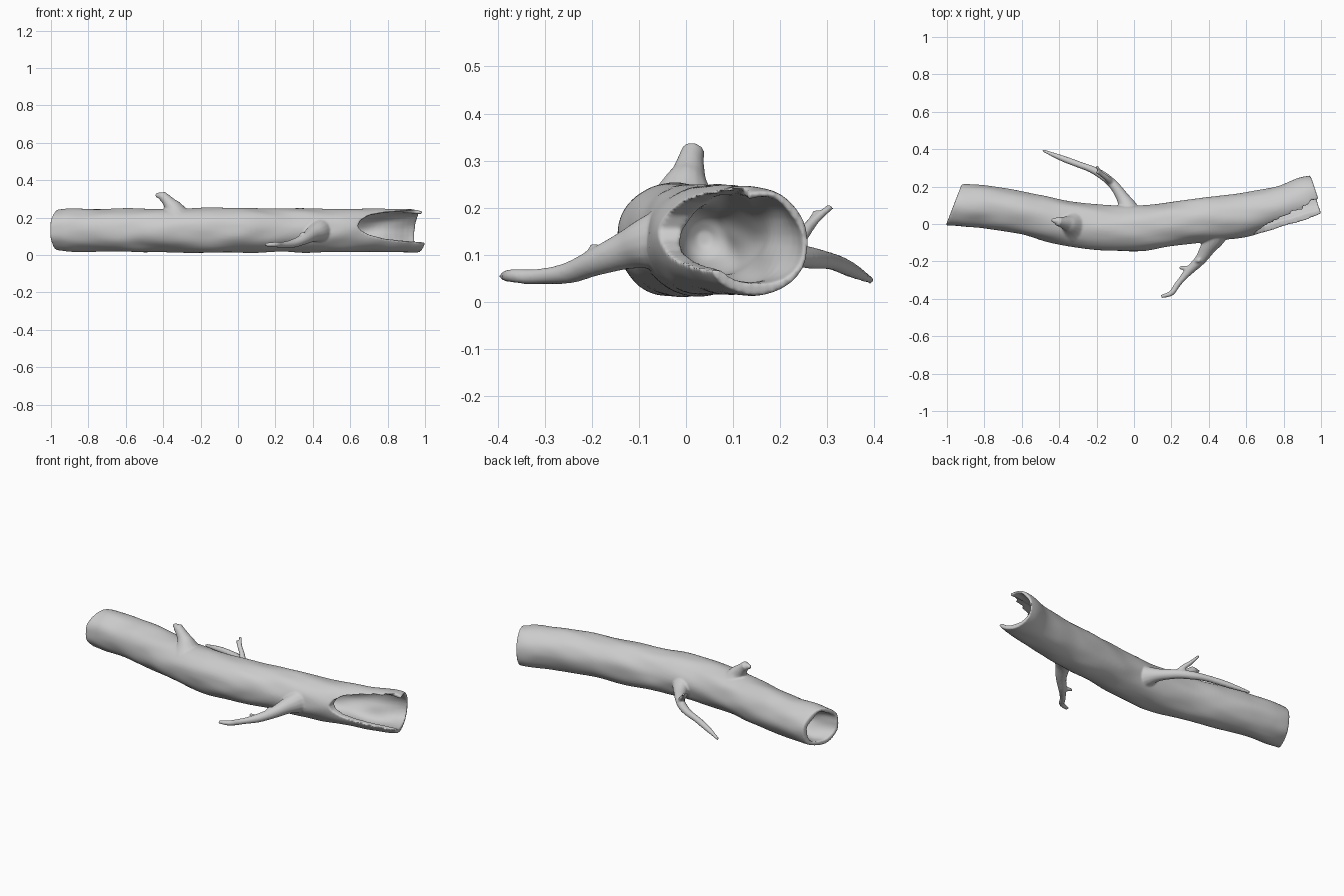
import bpy, bmesh, math
from mathutils import Vector, Quaternion, noise

old = bpy.data.objects.get("Cube")
if old:
    bpy.data.objects.remove(old, do_unlink=True)

bark = bpy.data.materials.new("pale_grey_wood")
bark.use_nodes = True
COLOUR = (0.6, 0.6, 0.6, 1)
bark.diffuse_color = COLOUR
bark.node_tree.nodes["Principled BSDF"].inputs["Base Color"].default_value = COLOUR


def smooth_path(points, steps):
    """Catmull-Rom curve through (x, y, z, radius) points."""
    p = [Vector(q) for q in points]
    p = [2 * p[0] - p[1]] + p + [2 * p[-1] - p[-2]]
    out = []
    for i in range(1, len(p) - 2):
        a, b, c, d = p[i - 1:i + 3]
        for s in range(steps):
            t = s / steps
            out.append(0.5 * (2 * b + (c - a) * t + (2 * a - 5 * b + 4 * c - d) * t * t
                              + (3 * b - a - 3 * c + d) * t ** 3))
    return out + [p[-2]]


def make_object(name, bm):
    bmesh.ops.recalc_face_normals(bm, faces=bm.faces)
    mesh = bpy.data.meshes.new(name)
    bm.to_mesh(mesh)
    bm.free()
    mesh.materials.append(bark)
    obj = bpy.data.objects.new(name, mesh)
    bpy.context.collection.objects.link(obj)
    return obj


def tube(points, sides=16, steps=6, rough=0.0):
    """Capped tube with varying radius and an uneven surface."""
    path = smooth_path(points, steps)
    bm = bmesh.new()
    rings, turn, last = [], None, None
    for i, p in enumerate(path):
        tangent = (path[min(i + 1, len(path) - 1)] - path[max(i - 1, 0)]).xyz.normalized()
        if turn is None:
            turn = Vector((0, 0, 1)).rotation_difference(tangent)
        else:
            turn = last.rotation_difference(tangent) @ turn
        last = tangent
        ring = []
        for k in range(sides):
            a = math.tau * k / sides
            spoke = turn @ Vector((math.cos(a), math.sin(a), 0))
            co = p.xyz + spoke * p.w
            bump = noise.noise(Vector((co.x * 6, co.y * 14, co.z * 14)))
            ring.append(bm.verts.new(co + spoke * rough * bump))
        rings.append(ring)
    for r, s in zip(rings, rings[1:]):
        for k in range(sides):
            n = (k + 1) % sides
            bm.faces.new((r[k], r[n], s[n], s[k]))
    bm.faces.new(rings[0])
    bm.faces.new(rings[-1])
    return bm


def carve(target, cutter):
    mod = target.modifiers.new("carve", 'BOOLEAN')
    mod.operation, mod.solver, mod.object = 'DIFFERENCE', 'EXACT', cutter
    bpy.context.view_layer.objects.active = target
    bpy.ops.object.modifier_apply(modifier=mod.name)
    bpy.data.objects.remove(cutter, do_unlink=True)


# Trunk, with its slanted end sliced off
MID = 0.132
trunk_bm = tube([(-1.1, 0.097, MID, 0.1), (-0.965, 0.097, MID, 0.108), (-0.9, 0.097, MID, 0.114),
                 (-0.78, 0.09, MID, 0.114), (-0.6, 0.06, MID, 0.115), (-0.4, 0.013, MID, 0.117),
                 (-0.2, -0.018, MID, 0.12), (0, -0.025, MID, 0.121), (0.2, 0, MID, 0.118),
                 (0.4, 0.026, MID, 0.118), (0.6, 0.05, MID, 0.117), (0.8, 0.095, 0.13, 0.115),
                 (0.92, 0.133, 0.127, 0.118), (0.975, 0.15, 0.124, 0.113)],
                sides=48, steps=8, rough=0.007)
cut = bmesh.ops.bisect_plane(trunk_bm, geom=trunk_bm.verts[:] + trunk_bm.edges[:] + trunk_bm.faces[:],
                             plane_co=(-0.966, 0.097, MID), plane_no=(0.93, -0.36, 0), clear_inner=True)
rim = [e for e in cut["geom_cut"] if isinstance(e, bmesh.types.BMEdge)]
bmesh.ops.holes_fill(trunk_bm, edges=rim)
trunk = make_object("log", trunk_bm)

# Hollows inside both ends
carve(trunk, make_object("long_hollow", tube(
    [(1.1, 0.19, 0.125, 0.106), (0.97, 0.148, 0.127, 0.097), (0.8, 0.098, 0.132, 0.09),
     (0.62, 0.062, 0.134, 0.075), (0.5, 0.04, 0.134, 0.05), (0.46, 0.035, 0.134, 0.015)],
    sides=32, rough=0.018)))
carve(trunk, make_object("short_hollow", tube(
    [(-1.1, 0.098, MID, 0.09), (-0.96, 0.098, MID, 0.082), (-0.88, 0.096, 0.13, 0.07),
     (-0.81, 0.09, 0.13, 0.04), (-0.79, 0.09, 0.13, 0.015)],
    sides=32, rough=0.018)))

# Broken opening in the front wall
outline = [(0.64, 0.155), (0.655, 0.185), (0.7, 0.212), (0.78, 0.226), (0.9, 0.236), (1.1, 0.26),
           (1.1, 0.06), (0.98, 0.068), (0.88, 0.076), (0.78, 0.087), (0.7, 0.108), (0.655, 0.132)]
gap = bmesh.new()
face = gap.faces.new([gap.verts.new((x, -0.3, z)) for x, z in outline])
moved = bmesh.ops.extrude_face_region(gap, geom=[face])["geom"]
for v in (g for g in moved if isinstance(g, bmesh.types.BMVert)):
    v.co.y = 0.09 + 0.15 * (v.co.x - 0.7)
carve(trunk, make_object("front_opening", gap))

# Branches, twigs and the broken stub on top
limbs = {
    "front_branch": [(0.45, 0.0, 0.135, 0.085), (0.43, -0.07, 0.127, 0.06), (0.4, -0.12, 0.112, 0.042),
                     (0.355, -0.19, 0.085, 0.03), (0.295, -0.25, 0.062, 0.022),
                     (0.235, -0.32, 0.054, 0.016), (0.2, -0.37, 0.056, 0.015), (0.145, -0.388, 0.055, 0.011)],
    "front_spur": [(0.335, -0.205, 0.08, 0.02), (0.34, -0.197, 0.105, 0.012), (0.352, -0.195, 0.122, 0.008)],
    "front_side_spur": [(0.3, -0.24, 0.065, 0.016), (0.27, -0.236, 0.063, 0.011), (0.242, -0.233, 0.066, 0.008)],
    "back_branch": [(-0.02, 0.03, 0.12, 0.075), (-0.035, 0.09, 0.113, 0.052), (-0.06, 0.14, 0.108, 0.035),
                    (-0.115, 0.215, 0.1, 0.026), (-0.2, 0.28, 0.092, 0.022), (-0.3, 0.32, 0.083, 0.018),
                    (-0.4, 0.358, 0.065, 0.015), (-0.488, 0.394, 0.045, 0.009)],
    "back_twig": [(-0.12, 0.22, 0.105, 0.019), (-0.145, 0.245, 0.14, 0.014), (-0.175, 0.272, 0.172, 0.011),
                  (-0.2, 0.308, 0.203, 0.008)],
    "back_twig_fork": [(-0.155, 0.252, 0.148, 0.011), (-0.185, 0.268, 0.175, 0.009), (-0.2, 0.277, 0.195, 0.007)],
    "top_stub": [(-0.33, -0.005, 0.2, 0.09), (-0.345, 0.0, 0.245, 0.055), (-0.362, 0.005, 0.27, 0.038),
                 (-0.385, 0.01, 0.298, 0.028), (-0.41, 0.016, 0.322, 0.024)],
    "stub_hook": [(-0.4, 0.014, 0.315, 0.02), (-0.42, 0.018, 0.32, 0.015), (-0.44, 0.022, 0.317, 0.01)],
}
parts = [make_object(name, tube(points, rough=0.003)) for name, points in limbs.items()]

# Fuse everything into one rounded skin
bpy.ops.object.select_all(action='DESELECT')
for obj in parts + [trunk]:
    obj.select_set(True)
bpy.context.view_layer.objects.active = trunk
bpy.ops.object.join()
fuse = trunk.modifiers.new("fuse", 'REMESH')
fuse.mode, fuse.voxel_size, fuse.use_smooth_shade = 'VOXEL', 0.0055, True
soften = trunk.modifiers.new("soften", 'SMOOTH')
soften.factor, soften.iterations = 0.5, 6
